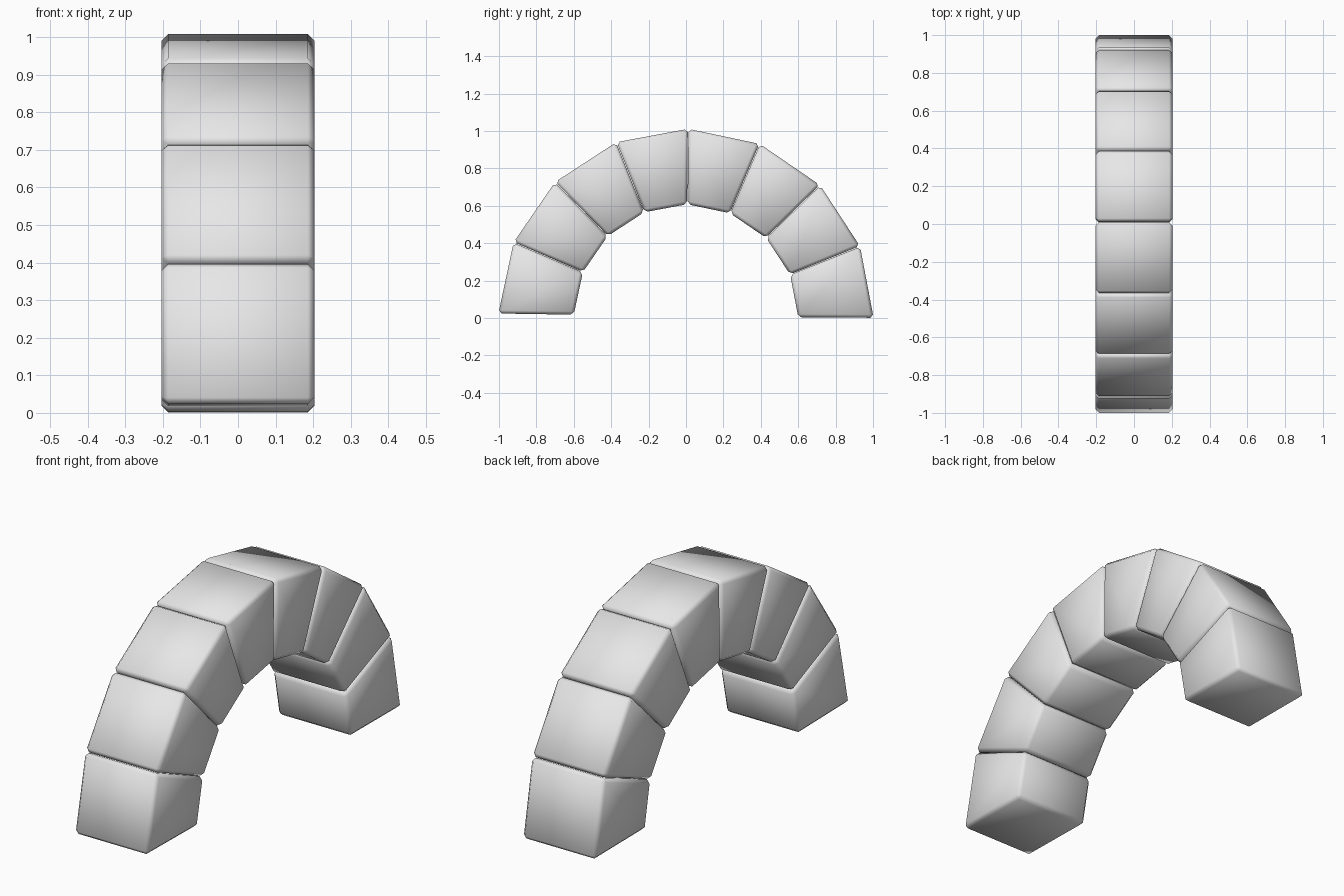
import bpy, bmesh
from math import radians, cos, sin

cube = bpy.data.objects.get("Cube")
if cube:
    bpy.data.objects.remove(cube, do_unlink=True)

# Plain stone colour
stone = bpy.data.materials.new("light_grey_stone")
stone.use_nodes = True
colour = (0.8, 0.8, 0.8, 1)
stone.diffuse_color = colour
stone.node_tree.nodes["Principled BSDF"].inputs["Base Color"].default_value = colour

# Arch dimensions; the ring leans very slightly
BLOCKS = 8
OUTER, INNER, HALF_WIDTH = 1.003, 0.6, 0.203
START, STEP, GAP = -0.5, 22.46, 0.2
CENTRE_Z = 0.008
CHAMFER = 0.017


def make_block(name, start, end):
    """Wedge between two radial planes, extruded across x, with chamfered edges."""
    profile = [(INNER, start), (OUTER, start), (OUTER, end), (INNER, end)]
    bm = bmesh.new()
    face = bm.faces.new([
        bm.verts.new((-HALF_WIDTH, r * cos(radians(a)), CENTRE_Z + r * sin(radians(a))))
        for r, a in profile])
    side = bmesh.ops.extrude_face_region(bm, geom=[face])["geom"]
    bmesh.ops.translate(bm, vec=(2 * HALF_WIDTH, 0, 0),
                        verts=[v for v in side if isinstance(v, bmesh.types.BMVert)])
    bmesh.ops.recalc_face_normals(bm, faces=bm.faces[:])
    bmesh.ops.bevel(bm, geom=bm.edges[:], offset=CHAMFER, offset_type='OFFSET',
                    segments=1, profile=0.5, affect='EDGES')
    bmesh.ops.recalc_face_normals(bm, faces=bm.faces[:])
    for f in bm.faces:
        f.smooth = True
    mesh = bpy.data.meshes.new(name)
    bm.to_mesh(mesh)
    bm.free()
    mesh.materials.append(stone)
    block = bpy.data.objects.new(name, mesh)
    bpy.context.collection.objects.link(block)
    return block


# Ring of wedge blocks from the back foot over to the front foot
for i in range(BLOCKS):
    first = START + i * STEP
    make_block(f"arch_block_{i + 1}", first + GAP / 2, first + STEP - GAP / 2)
